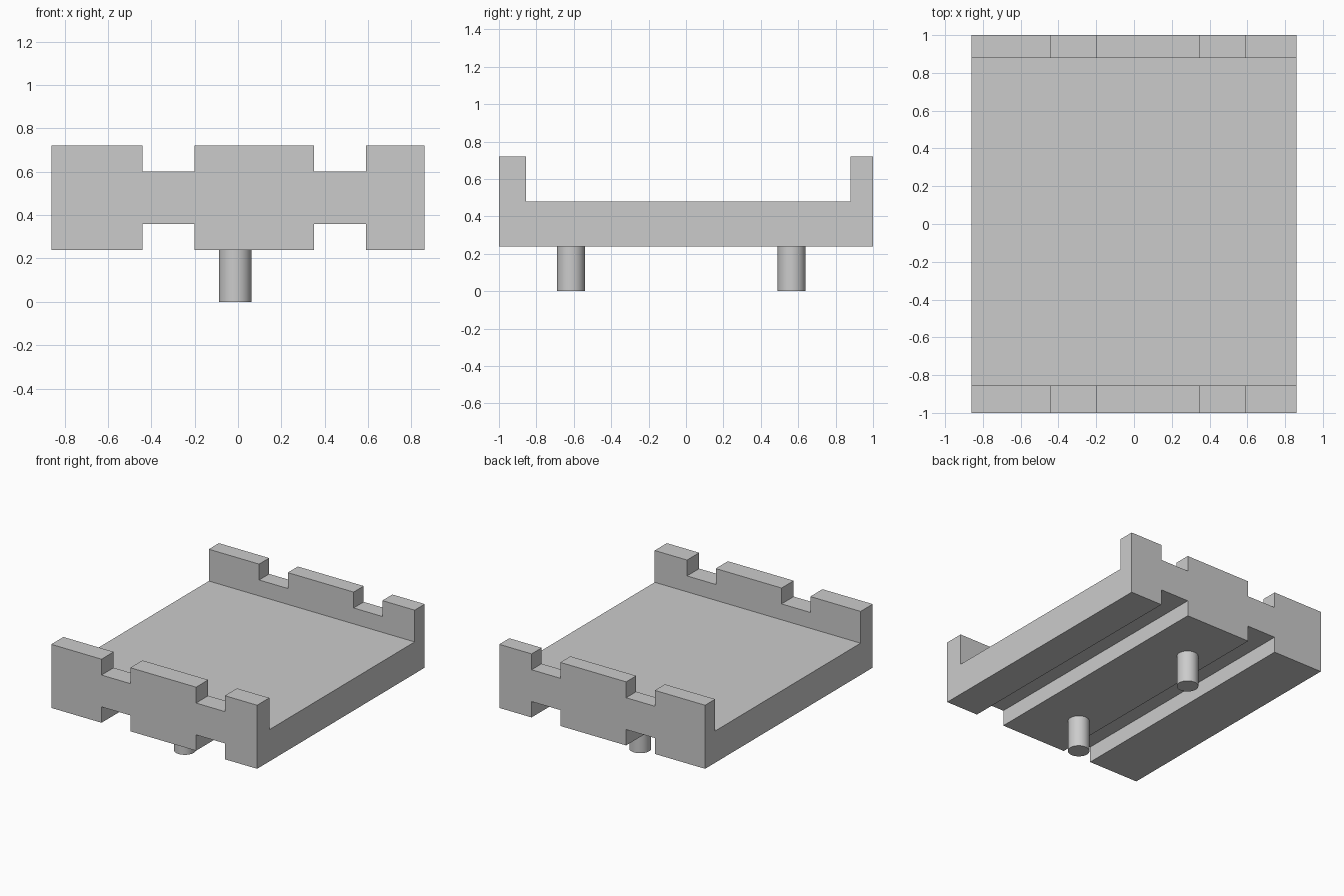
import bpy
import bmesh
import math

cube = bpy.data.objects.get("Cube")
if cube:
    bpy.data.objects.remove(cube)

grey = bpy.data.materials.new("plain grey")
grey.use_nodes = True
GREY = (0.6, 0.6, 0.6, 1)
grey.diffuse_color = GREY
grey.node_tree.nodes["Principled BSDF"].inputs["Base Color"].default_value = GREY

HALF_X, HALF_Y = 0.86, 1.0
BOTTOM, GROOVE, DECK, NOTCH, TOP = 0.24, 0.36, 0.48, 0.60, 0.72
SLOTS = [(-0.44, -0.20), (0.35, 0.59)]
WALL_FRONT, WALL_BACK = -0.855, 0.88


def notched_edge(level, inset):
    """Left-to-right outline at one level, stepping to the inset level in each slot."""
    points = [(-HALF_X, level)]
    for a, b in SLOTS:
        points += [(a, level), (a, inset), (b, inset), (b, level)]
    return points + [(HALF_X, level)]


def extrude_profile(name, points, y0, y1):
    bm = bmesh.new()
    face = bm.faces.new([bm.verts.new((x, y0, z)) for x, z in points])
    out = bmesh.ops.extrude_face_region(bm, geom=[face])["geom"]
    moved = [v for v in out if isinstance(v, bmesh.types.BMVert)]
    bmesh.ops.translate(bm, verts=moved, vec=(0, y1 - y0, 0))
    bmesh.ops.recalc_face_normals(bm, faces=bm.faces)
    mesh = bpy.data.meshes.new(name)
    bm.to_mesh(mesh)
    bm.free()
    mesh.materials.append(grey)
    obj = bpy.data.objects.new(name, mesh)
    bpy.context.collection.objects.link(obj)
    return obj


# Tray: grooved underside and notched end walls in one profile
outline = notched_edge(BOTTOM, GROOVE) + notched_edge(TOP, NOTCH)[::-1]
tray = extrude_profile("tray", outline, -HALF_Y, HALF_Y)

# Hollow between the end walls, cut down to the deck
box = [(-1, DECK), (1, DECK), (1, 1), (-1, 1)]
cutter = extrude_profile("deck_cutter", box, WALL_FRONT, WALL_BACK)
cutter.hide_render = True
cut = tray.modifiers.new("deck cut", "BOOLEAN")
cut.operation = "DIFFERENCE"
cut.solver = "EXACT"
cut.object = cutter
bpy.context.view_layer.objects.active = tray
bpy.ops.object.modifier_apply(modifier=cut.name)
bpy.data.objects.remove(cutter)

# Round pegs under the deck
for name, y in (("front_peg", -0.615), ("back_peg", 0.565)):
    bpy.ops.mesh.primitive_cylinder_add(
        vertices=48, radius=0.075, depth=BOTTOM, location=(-0.013, y, BOTTOM / 2))
    peg = bpy.context.object
    peg.name = name
    peg.data.materials.append(grey)
    bpy.ops.object.shade_smooth_by_angle(angle=math.radians(30))
